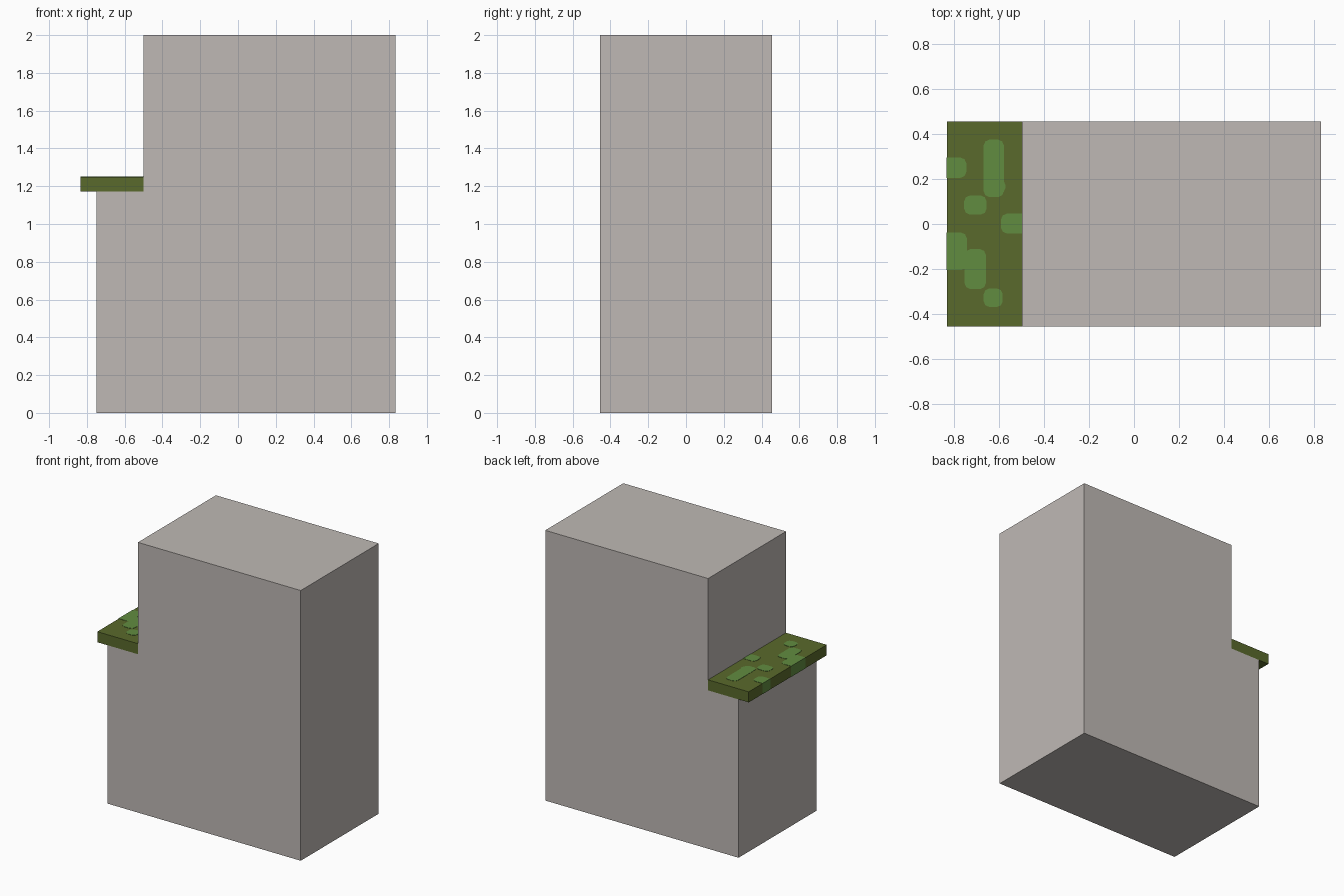
import bpy, bmesh

cube = bpy.data.objects.get("Cube")
if cube:
    bpy.data.objects.remove(cube, do_unlink=True)


def material(name, rgb):
    mat = bpy.data.materials.new(name)
    mat.use_nodes = True
    mat.diffuse_color = (*rgb, 1)
    mat.node_tree.nodes["Principled BSDF"].inputs["Base Color"].default_value = (*rgb, 1)
    return mat


stone = material("warm grey stone", (0.52, 0.485, 0.46))
moss = material("dark moss green", (0.102, 0.144, 0.025))
leaf = material("light leaf green", (0.12, 0.262, 0.051))


def prism(name, outline, mat, start, end, axis="Z"):
    """Extrude an outline along Z (points are x, y) or along Y (points are x, z)."""
    def place(a, b, depth):
        return (a, b, depth) if axis == "Z" else (a, depth, b)
    bm = bmesh.new()
    face = bm.faces.new([bm.verts.new(place(a, b, start)) for a, b in outline])
    extruded = bmesh.ops.extrude_face_region(bm, geom=[face])["geom"]
    for v in extruded:
        if isinstance(v, bmesh.types.BMVert):
            setattr(v.co, axis.lower(), end)
    bmesh.ops.recalc_face_normals(bm, faces=bm.faces)
    mesh = bpy.data.meshes.new(name)
    bm.to_mesh(mesh)
    bm.free()
    mesh.materials.append(mat)
    obj = bpy.data.objects.new(name, mesh)
    bpy.context.collection.objects.link(obj)
    return obj


def rectangle(x0, x1, y0, y1):
    return [(x0, y0), (x1, y0), (x1, y1), (x0, y1)]


HALF, OUTER, WALL, RIGHT = 0.456, -0.833, -0.5, 0.833
LEDGE_Z, TOP_Z = 1.172, 1.25

# Stepped stone block
prism("stone_block", [(-0.75, 0), (RIGHT, 0), (RIGHT, 2), (WALL, 2),
                      (WALL, LEDGE_Z), (-0.75, LEDGE_Z)], stone, -HALF, HALF, "Y")

# Overhanging mossy ledge
prism("moss_ledge", rectangle(OUTER, WALL, -HALF, HALF), moss, LEDGE_Z, TOP_Z)


def soft_patch(x0, x1, y0, y1, r=0.026):
    """Rectangle with softened corners, square where it meets the ledge border."""
    points = []
    for x, y, sx, sy in ((x0, y0, 1, 1), (x1, y0, -1, 1), (x1, y1, -1, -1), (x0, y1, 1, -1)):
        if x in (OUTER, WALL):
            points.append((x, y))
            continue
        corner = [(x, y + sy * r), (x + sx * r * 0.3, y + sy * r * 0.3), (x + sx * r, y)]
        points += corner if sx == sy else corner[::-1]
    return points


# Lighter leaf patches lying on the ledge, wrapped over its outer edge
patches = [
    (-0.67, -0.58, 0.12, 0.376), (-0.65, -0.573, 0.135, 0.2),
    (-0.757, -0.657, 0.042, 0.127), (OUTER, -0.747, 0.206, 0.296),
    (-0.593, WALL, -0.042, 0.046), (OUTER, -0.745, -0.206, -0.038),
    (-0.755, -0.66, -0.29, -0.112), (-0.67, -0.585, -0.37, -0.287),
]
for i, (x0, x1, y0, y1) in enumerate(patches, 1):
    prism(f"leaf_patch_{i}", soft_patch(x0, x1, y0, y1), leaf, TOP_Z - 0.002, TOP_Z + 0.002)
    if x0 == OUTER:
        prism(f"leaf_drape_{i}", rectangle(OUTER - 0.002, OUTER + 0.002, y0, y1),
              leaf, LEDGE_Z, TOP_Z + 0.002)
